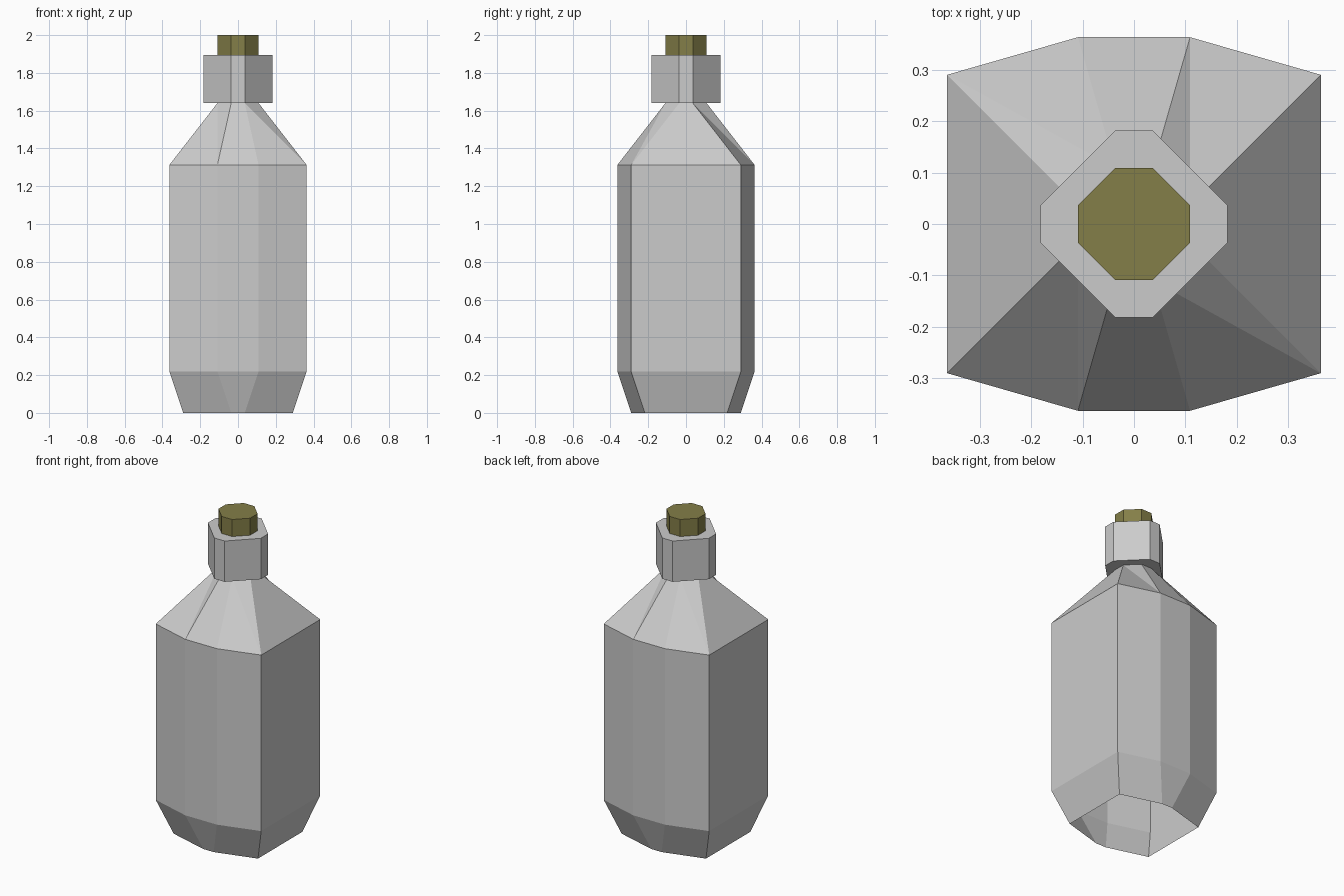
import bpy
import bmesh

if "Cube" in bpy.data.objects:
    bpy.data.objects.remove(bpy.data.objects["Cube"])


def ring(bm, x, side_y, half_w, y, z):
    """Eight-sided cross-section: side faces at +-x, front/back faces at +-y."""
    pts = [(x, -side_y), (x, side_y), (half_w, y), (-half_w, y),
           (-x, side_y), (-x, -side_y), (-half_w, -y), (half_w, -y)]
    return [bm.verts.new((px, py, z)) for px, py in pts]


def loft(name, sections, split=(), cap_top=False):
    """Bridge consecutive sections; spans listed in split get triangulated corners."""
    bm = bmesh.new()
    rings = [ring(bm, *s) for s in sections]
    for k, (lo, up) in enumerate(zip(rings, rings[1:])):
        for i in range(8):
            j = (i + 1) % 8
            if k in split and i % 2:
                bm.faces.new((lo[i], lo[j], up[i]))
                bm.faces.new((lo[j], up[j], up[i]))
            else:
                bm.faces.new((lo[i], lo[j], up[j], up[i]))
    if cap_top:
        bm.faces.new(rings[-1])
    mesh = bpy.data.meshes.new(name)
    bm.to_mesh(mesh)
    bm.free()
    obj = bpy.data.objects.new(name, mesh)
    bpy.context.collection.objects.link(obj)
    return obj


# Bottle: open base, tapered foot, body, shoulder, then the thick lip
loft("bottle", [
    (0.29, 0.218, 0.036, 0.29, 0.0),
    (0.363, 0.29, 0.109, 0.363, 0.218),
    (0.363, 0.29, 0.109, 0.363, 1.313),
    (0.109, 0.036, 0.036, 0.109, 1.64),
    (0.182, 0.036, 0.036, 0.182, 1.64),
    (0.182, 0.036, 0.036, 0.182, 1.894),
    (0.109, 0.036, 0.036, 0.109, 1.894),
], split=(2,))

# Cork stopper
cork = loft("cork", [
    (0.109, 0.036, 0.036, 0.109, 1.894),
    (0.109, 0.036, 0.036, 0.109, 2.0),
], cap_top=True)
mat = bpy.data.materials.new("cork_olive")
mat.diffuse_color = (0.23, 0.21, 0.065, 1.0)
mat.use_nodes = True
mat.node_tree.nodes["Principled BSDF"].inputs["Base Color"].default_value = mat.diffuse_color
cork.data.materials.append(mat)
